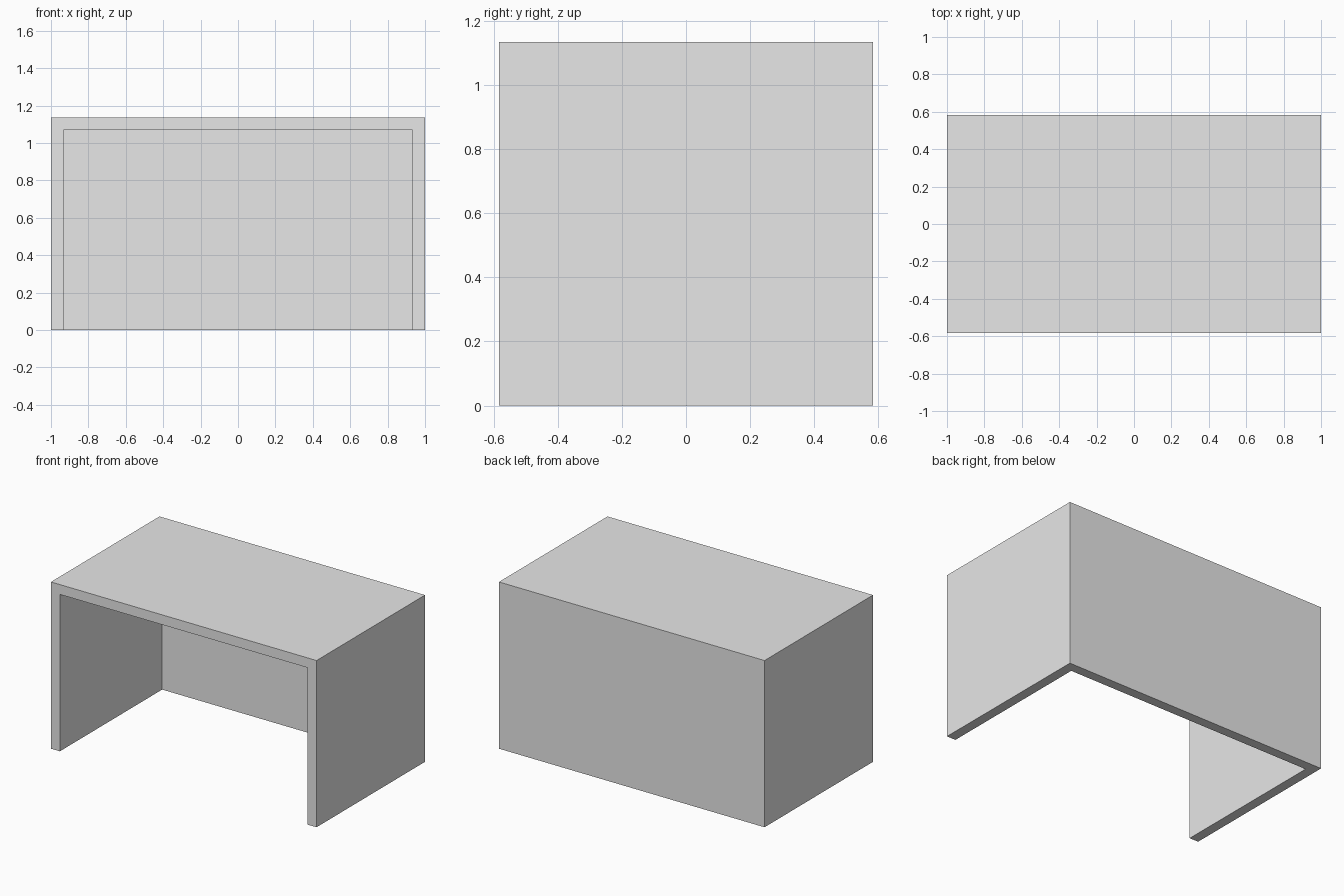
import bpy
import bmesh
from mathutils import Matrix

WIDTH, DEPTH, HEIGHT = 2.0, 1.167, 1.135
THICKNESS = 0.067

default = bpy.data.objects.get("Cube")
if default:
    bpy.data.objects.remove(default, do_unlink=True)

# Plain grey finish
grey = bpy.data.materials.new("plain grey")
grey.use_nodes = True
colour = (0.8, 0.8, 0.8, 1)
grey.diffuse_color = colour
grey.node_tree.nodes["Principled BSDF"].inputs["Base Color"].default_value = colour

# Outer box standing on the floor, open at the front and underneath
bm = bmesh.new()
bmesh.ops.create_cube(bm, size=1, matrix=Matrix.Translation((0, 0, HEIGHT / 2))
                      @ Matrix.Diagonal((WIDTH, DEPTH, HEIGHT, 1)))
bm.normal_update()
open_sides = [f for f in bm.faces if f.normal.y < -0.5 or f.normal.z < -0.5]
bmesh.ops.delete(bm, geom=open_sides, context='FACES')
mesh = bpy.data.meshes.new("desk_shell")
bm.to_mesh(mesh)
bm.free()
mesh.materials.append(grey)

desk = bpy.data.objects.new("desk_shell", mesh)
bpy.context.collection.objects.link(desk)

# Panels thickened inwards as one seamless piece
panels = desk.modifiers.new("Panel thickness", 'SOLIDIFY')
panels.thickness = THICKNESS
panels.offset = -1
panels.use_even_offset = True
panels.use_quality_normals = True
